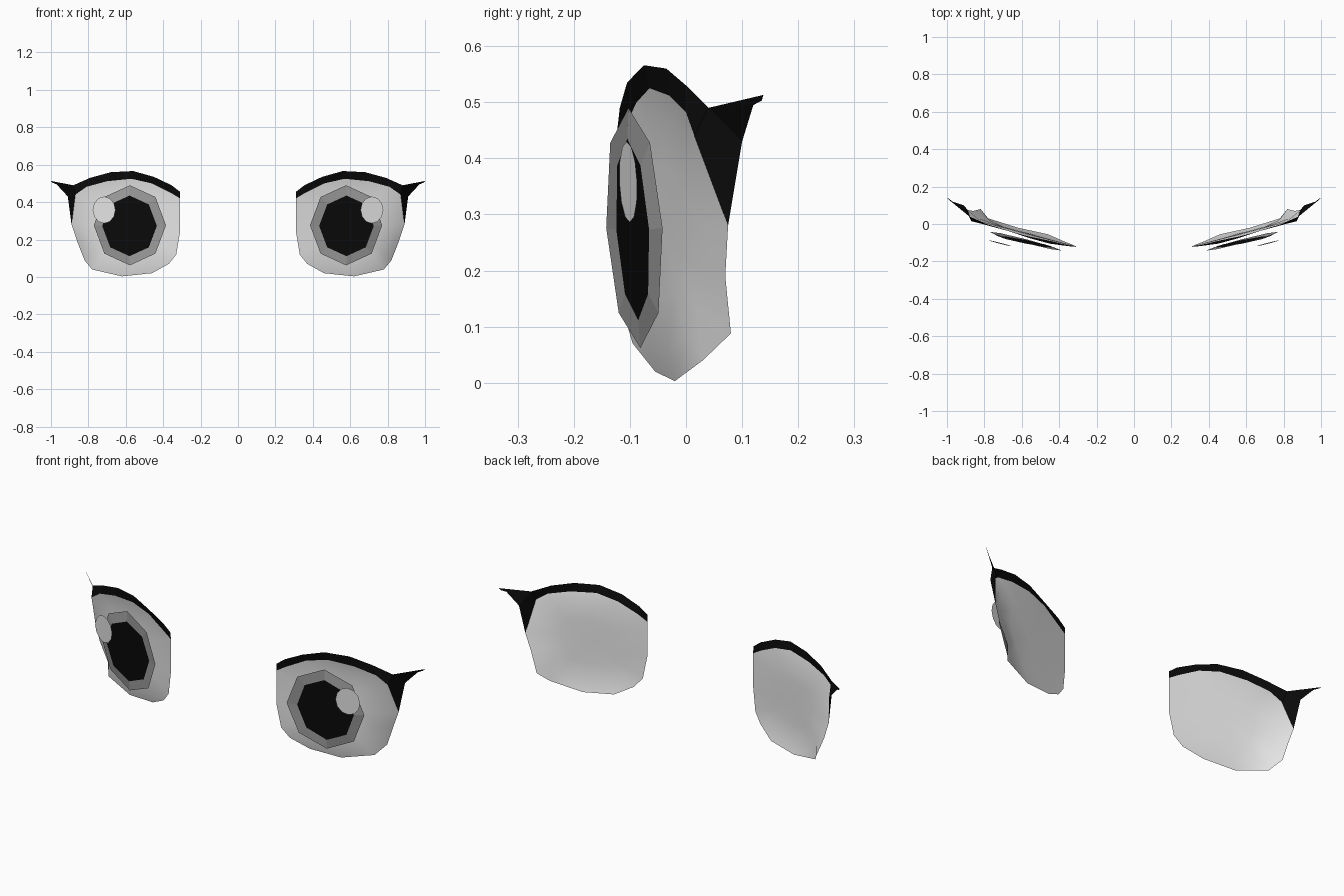
import bpy, math

if "Cube" in bpy.data.objects:
    bpy.data.objects.remove(bpy.data.objects["Cube"])


def material(name, value):
    m = bpy.data.materials.new(name)
    m.diffuse_color = (value, value, value, 1)
    m.use_nodes = True
    m.node_tree.nodes["Principled BSDF"].inputs["Base Color"].default_value = m.diffuse_color
    return m


WHITE = material("eye white", 0.8)
GREY = material("iris grey", 0.34)
BLACK = material("black", 0.003)


def part(name, verts, faces, mat, smooth=False):
    """Thin shell for the right-hand side, mirrored across x = 0."""
    mesh = bpy.data.meshes.new(name)
    mesh.from_pydata(verts, [], faces)
    mesh.materials.append(mat)
    obj = bpy.data.objects.new(name, mesh)
    bpy.context.collection.objects.link(obj)
    for p in mesh.polygons:
        p.use_smooth = smooth
    mod = obj.modifiers.new("mirror", 'MIRROR')
    mod.use_mirror_merge = False
    return obj


def ring_faces(n, a, b):
    """Quads between an outer loop starting at a and an inner one at b."""
    return [(a + i, a + (i + 1) % n, b + (i + 1) % n, b + i) for i in range(n)]


# Lid line shared by the eye white and the lash, inner to outer corner
lid = [(.31, -.12, .42), (.36, -.112, .45), (.46, -.088, .50), (.57, -.065, .525),
       (.70, -.03, .512), (.81, 0, .482), (.87, .015, .44), (.89, .075, .28)]

# Eye white: curved shell from its rim through two inner rings to the centre
lower = [(.31, -.12, .24), (.33, -.11, .12), (.37, -.095, .07), (.46, -.055, .02),
         (.62, -.02, .003), (.78, .03, .04), (.82, .08, .088), (.86, .07, .19)]
rim = lower + lid[::-1]
n = len(rim)
cx, cz = .6, .27


def plane_y(x):
    return -.12 + .27 * (x - .31)


verts = list(rim)
for f, keep in ((.8, .25), (.45, 0)):
    for x, y, z in rim:
        px, pz = cx + (x - cx) * f, cz + (z - cz) * f
        verts.append((px, plane_y(px) + keep * (y - plane_y(x)), pz))
verts.append((cx, plane_y(cx), cz))
faces = ring_faces(n, 0, n) + ring_faces(n, n, 2 * n)
faces += [(2 * n + i, 2 * n + (i + 1) % n, 3 * n) for i in range(n)]
part("eye_white", verts, faces, WHITE, smooth=True)

# Upper lash: band above the lid line, ending in a pointed wing
top = [(.31, -.122, .455), (.355, -.118, .49), (.45, -.105, .535), (.56, -.075, .566),
       (.68, -.035, .56), (.79, 0, .53), (.88, .04, .49)]
wing = [(1, .138, .513), (.99, .135, .503), (.97, .12, .495), (.91, .1, .43)]
verts = lid + top + wing
k = len(lid)
faces = [(i, i + 1, k + i + 1, k + i) for i in range(6)]
w = k + len(top)
faces += [(6, w + 3, w - 1), (6, 7, w + 3),
          (w - 1, w + 3, w + 2), (w - 1, w + 2, w + 1), (w - 1, w + 1, w)]
part("upper_lash", verts, faces, BLACK)


def tilted_disc(n, centre, rx, rz, slope, lean, turn=0):
    x0, y0, z0 = centre
    pts = []
    for i in range(n):
        a = turn + 2 * math.pi * i / n
        dx, dz = rx * math.cos(a), rz * math.sin(a)
        pts.append((x0 + dx, y0 + slope * dx + lean * dz, z0 + dz))
    return pts


# Octagonal pupil and the iris ring around it
pupil = tilted_disc(8, (.58, -.095, .273), .146, .162, .2, -.06)
iris = tilted_disc(8, (.578, -.092, .276), .193, .214, .26, -.05)
part("pupil", pupil, [tuple(range(8))], BLACK)
part("iris", iris + pupil, ring_faces(8, 0, 8), GREY)

# Highlight floating in front of the iris
glint = tilted_disc(12, (.716, -.103, .358), .061, .072, .26, -.04)
part("highlight", glint, [tuple(range(12))], WHITE)
